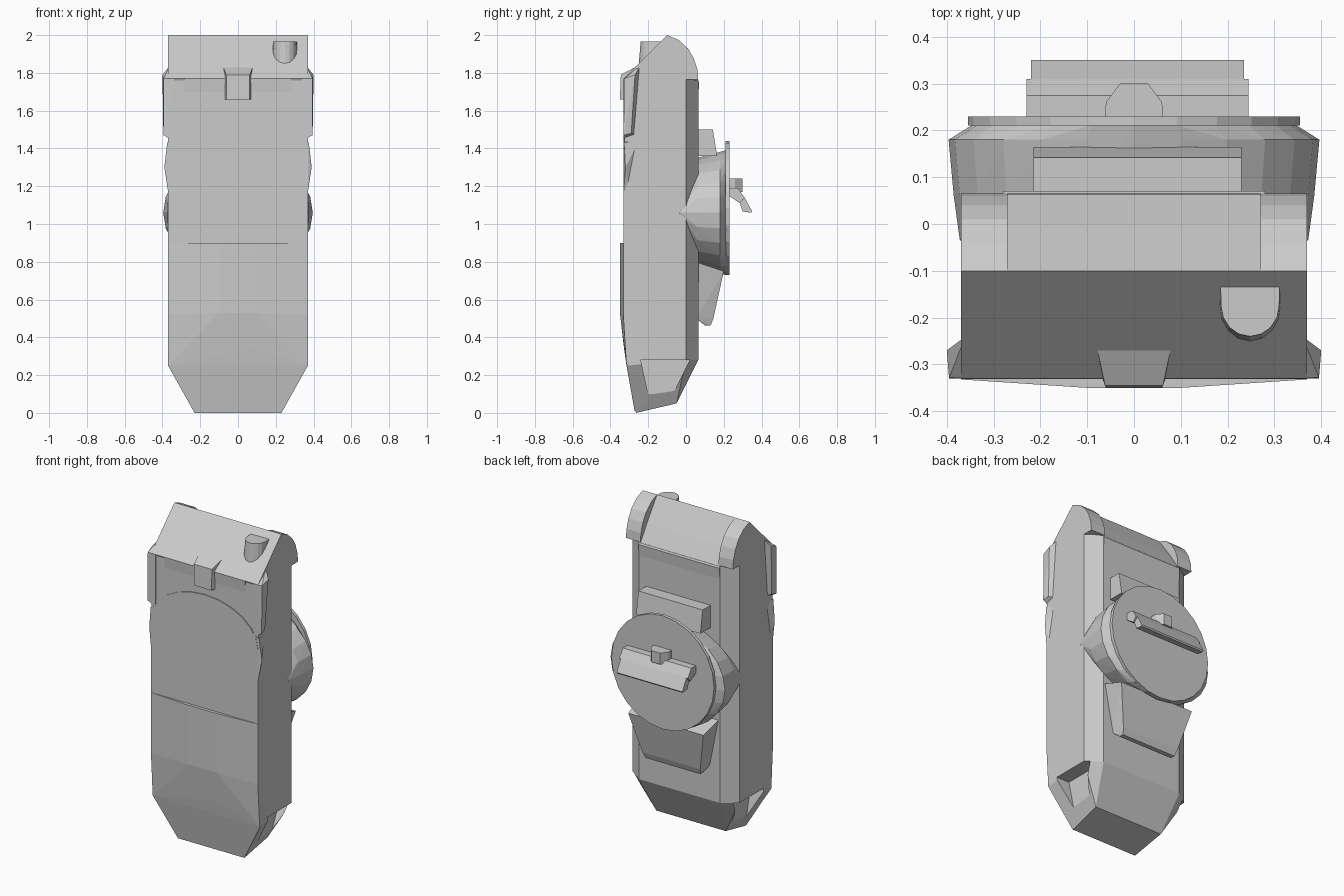
import bpy, bmesh, math
from mathutils import Vector

if "Cube" in bpy.data.objects:
    bpy.data.objects.remove(bpy.data.objects["Cube"])


def solid(name, *groups):
    """Object made of one convex flat-faced solid per group of points."""
    out = bpy.data.meshes.new(name)
    total = bmesh.new()
    for pts in groups:
        bm = bmesh.new()
        for p in pts:
            bm.verts.new(p)
        bmesh.ops.remove_doubles(bm, verts=bm.verts, dist=1e-5)
        res = bmesh.ops.convex_hull(bm, input=bm.verts)
        junk = {g for g in res["geom_interior"] + res["geom_unused"]
                if isinstance(g, bmesh.types.BMVert)}
        bmesh.ops.delete(bm, geom=list(junk), context='VERTS')
        bmesh.ops.dissolve_limit(bm, angle_limit=0.01, verts=bm.verts, edges=bm.edges)
        bmesh.ops.recalc_face_normals(bm, faces=bm.faces)
        tmp = bpy.data.meshes.new("tmp")
        bm.to_mesh(tmp)
        bm.free()
        total.from_mesh(tmp)
        bpy.data.meshes.remove(tmp)
    total.to_mesh(out)
    total.free()
    ob = bpy.data.objects.new(name, out)
    bpy.context.collection.objects.link(ob)
    return ob


def both(pts):
    """Points plus their mirror image across x = 0."""
    return pts + [(-x, y, z) for x, y, z in pts]


def flip(pts):
    return [(-x, y, z) for x, y, z in pts]


def prism(profile, x0, x1):
    """Side profile (y, z) stretched between two x positions."""
    return [(x, y, z) for x in (x0, x1) for y, z in profile]


def ring(y, rx, rz, zc, n=24):
    return [(rx * math.cos(2 * math.pi * i / n), y, zc + rz * math.sin(2 * math.pi * i / n))
            for i in range(n)]


# Main slab: chamfered back edges, tapered foot
body = solid("body", both([
    (.37, -.325, 1.77), (.37, 0, 1.77), (.28, .065, 1.76), (.28, .065, .28), (.37, 0, .28),
    (.37, -.31, .25), (.37, -.325, .5), (.23, -.265, 0), (.24, -.05, .05)]))

# Side pockets at the foot
pocket = [(-.24, .28), (.02, .28), (-.07, .1), (-.2, .1)]
cutter = solid("pocket_cutter", prism(pocket, .28, .5), prism(pocket, -.5, -.28))
cutter.hide_render = True
mod = body.modifiers.new("pockets", 'BOOLEAN')
mod.operation, mod.object, mod.solver = 'DIFFERENCE', cutter, 'EXACT'
dg = bpy.context.evaluated_depsgraph_get()
cut_mesh = bpy.data.meshes.new_from_object(body.evaluated_get(dg))
body.modifiers.clear()
body.data = cut_mesh
bpy.data.objects.remove(cutter)

# Sloped head with rounded shoulders at the back corners
solid("head", prism([(-.1, 2), (-.33, 1.77), (-.325, 1.7), (0, 1.86), (.07, 1.75), (.065, 1.68)],
                    -.28, .28))
shoulder = [(-.33, 1.77), (-.1, 2), (-.04, 1.975), (.01, 1.93), (.04, 1.88), (.06, 1.82),
            (.065, 1.765), (-.325, 1.76)]
solid("shoulders", prism(shoulder, .27, .37), prism(shoulder, -.37, -.27))

# Hood sides and the cheek bumps below them
hood = [(.34, -.33, 1.77), (.395, -.328, 1.77), (.40, -.27, 1.79), (.36, -.24, 1.84),
        (.395, -.33, 1.47), (.34, -.33, 1.44), (.39, -.29, 1.48), (.36, -.27, 1.47)]
solid("hood_sides", hood, flip(hood))
cheek = [(.34, -.33, 1.45), (.375, -.328, 1.43), (.39, -.32, 1.3), (.37, -.33, 1.17),
         (.34, -.33, 1.1), (.36, -.25, 1.44), (.36, -.3, 1.18)]
solid("cheek_bumps", cheek, flip(cheek))

# Arched front panel
arch = [(.37 * math.cos(a), 1.36 + .25 * math.sin(a))
        for a in (math.pi * i / 12 for i in range(13))]
panel = arch + [(-.37, .88), (.37, .88)]
solid("front_panel", [(x, y, z) for x, z in panel for y in (-.331, -.30)])

# Raised lower front plate
solid("lower_plate", both([
    (.1, -.35, .9), (.1, -.35, .53), (.37, -.332, .9), (.37, -.332, .52), (.09, -.328, .34),
    (.37, -.315, .25), (.23, -.272, .01), (.37, -.29, .9), (.37, -.28, .3), (.22, -.25, .01)]))

# Button on the front
solid("button", both([
    (.08, -.26, 1.835), (.062, -.345, 1.79), (.06, -.35, 1.66), (.075, -.31, 1.66),
    (.08, -.25, 1.8), (.07, -.25, 1.68)]))

# Rounded stub on the head slope
stub = []
for i in range(9):
    a = math.pi + math.pi * i / 8
    stub.append((.248 + .062 * math.cos(a), -.175 + .065 * math.sin(a), 1.965))
    stub.append((.248 + .068 * math.cos(a), -.175 + .075 * math.sin(a), 1.85))
stub += [(.185, -.135, 1.965), (.311, -.135, 1.965), (.185, -.135, 1.87), (.311, -.135, 1.87)]
solid("stub", stub)

# Back dome, wrapping slightly round the sides
dome = []
for y, rx, rz in ((-.035, .372, .04), (0, .376, .19), (.06, .385, .29), (.18, .396, .32),
                  (.212, .345, .33)):
    dome += ring(y, rx, rz, 1.06)
solid("dome", dome)

# Flat disc on the dome
solid("disc", ring(.21, .355, .355, 1.085) + ring(.23, .355, .355, 1.085))

# Block above the disc and wedge below it
solid("top_block", prism([(.05, 1.5), (.142, 1.5), (.165, 1.36), (.05, 1.36)], -.215, .23))
solid("lower_wedge", both([
    (.27, .05, .8), (.26, .2, .75), (.2, .145, .5), (.19, .13, .462), (.19, .1, .462),
    (.21, .055, .5)]))

# Hooked handle bar with a small thumb nub
upper = [(.225, 1.19), (.275, 1.19), (.31, 1.14), (.285, 1.11), (.225, 1.15)]
lower = [(.31, 1.14), (.35, 1.068), (.345, 1.06), (.3, 1.066), (.285, 1.11)]
solid("handle_bar", prism(upper, -.23, .245), prism(lower, -.22, .235))
solid("handle_nub", both([(x, y, z) for z in (1.17, 1.24)
                          for x, y in ((.062, .225), (.06, .26), (.03, .3))]))
